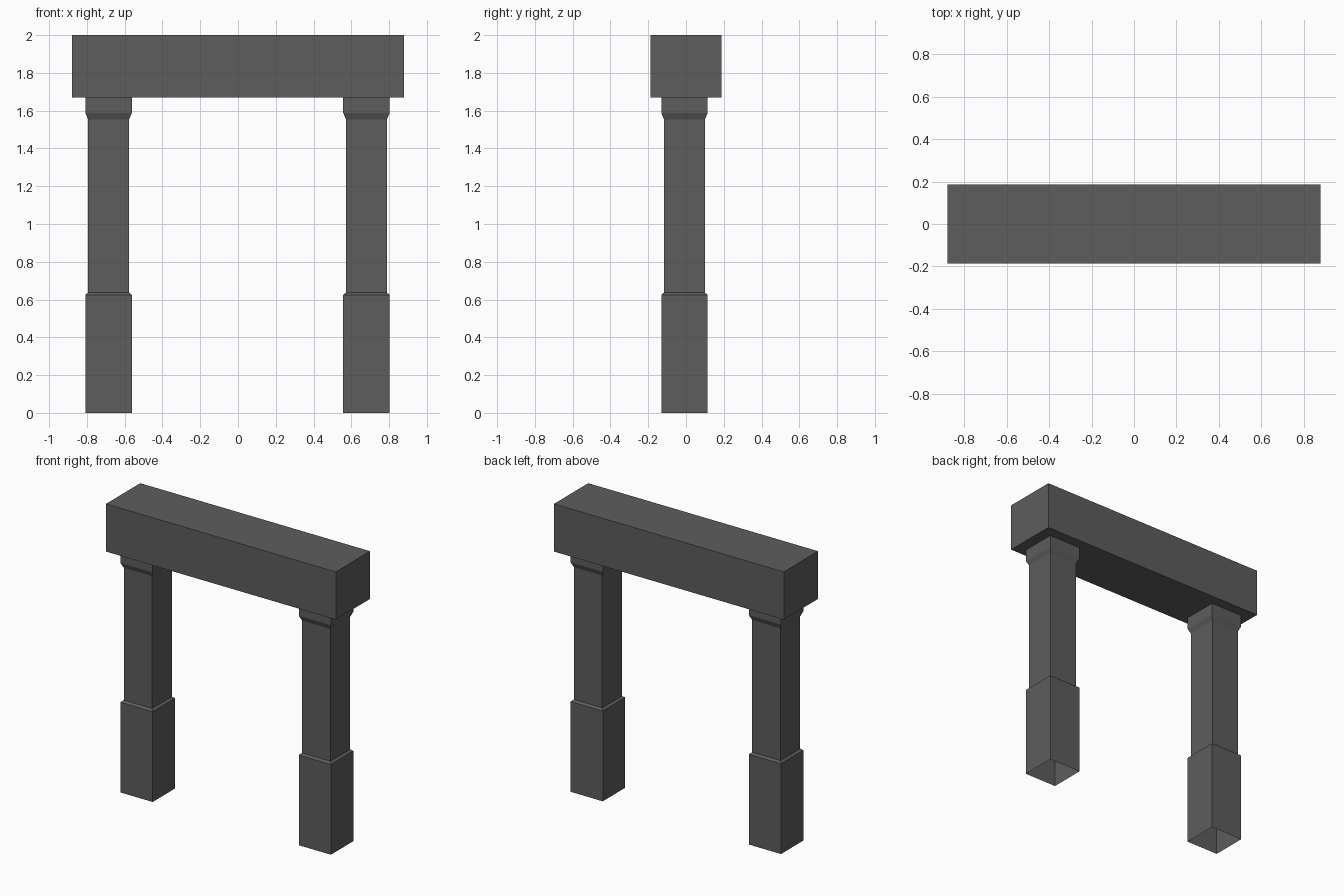
import bpy, bmesh

if "Cube" in bpy.data.objects:
    bpy.data.objects.remove(bpy.data.objects["Cube"])

# One flat dark stone colour
stone = bpy.data.materials.new("dark grey stone")
stone.diffuse_color = (0.11, 0.11, 0.11, 1)
stone.use_nodes = True
stone.node_tree.nodes["Principled BSDF"].inputs["Base Color"].default_value = stone.diffuse_color


def finish(name, bm):
    bmesh.ops.recalc_face_normals(bm, faces=bm.faces)
    mesh = bpy.data.meshes.new(name)
    bm.to_mesh(mesh)
    bm.free()
    mesh.materials.append(stone)
    obj = bpy.data.objects.new(name, mesh)
    bpy.context.collection.objects.link(obj)
    return obj


def square_post(name, cx, cy, profile):
    """Stack square rings (half width, height); hollow, open at the ends."""
    bm = bmesh.new()
    rings = [[bm.verts.new((cx + sx * r, cy + sy * r, z))
              for sx, sy in ((-1, -1), (1, -1), (1, 1), (-1, 1))]
             for r, z in profile]
    for low, high in zip(rings, rings[1:]):
        for i in range(4):
            j = (i + 1) % 4
            bm.faces.new((low[i], low[j], high[j], high[i]))
    return finish(name, bm)


# Posts: plinth, small chamfer, shaft, flared capital
post_profile = [(0.123, 0.0), (0.123, 0.625), (0.108, 0.637),
                (0.108, 1.553), (0.123, 1.588), (0.123, 1.67)]
for name, x in (("left_post", -0.685), ("right_post", 0.68)):
    square_post(name, x, -0.008, post_profile)

# Lintel beam across the top
bm = bmesh.new()
bmesh.ops.create_cube(bm, size=1)
bmesh.ops.scale(bm, vec=(1.76, 0.375, 0.33), verts=bm.verts)
bmesh.ops.translate(bm, vec=(0, 0, 1.835), verts=bm.verts)
finish("lintel_beam", bm)
